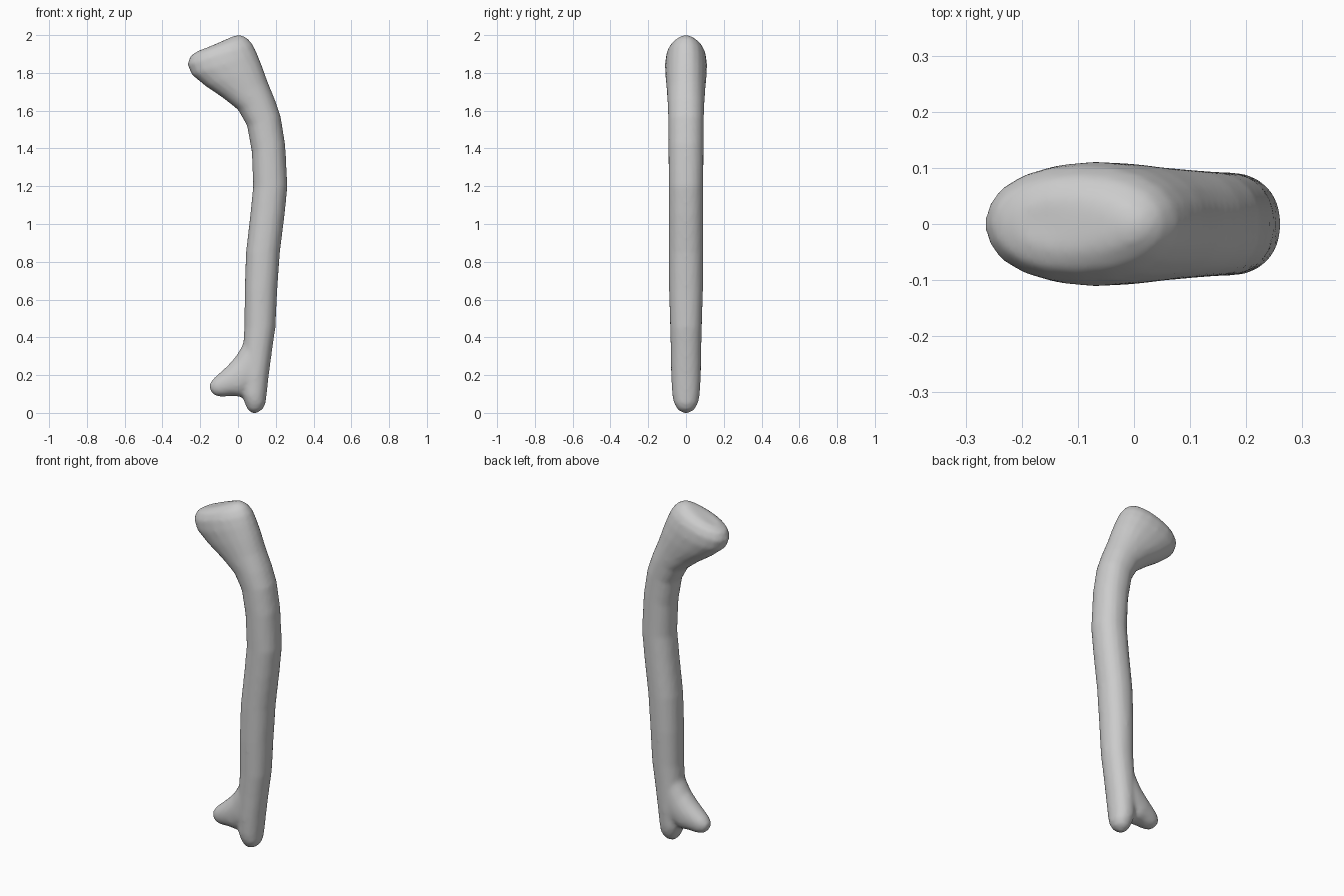
import bpy, bmesh, math

SIDES = 20


def loft(bm, rings):
    """Closed tube through oval rings: (x1, z1, x2, z2, half depth in y)."""
    loops = []
    for x1, z1, x2, z2, d in rings:
        loop = []
        for i in range(SIDES):
            a = 2 * math.pi * i / SIDES
            c, s = math.cos(a), math.sin(a)
            c = math.copysign(abs(c) ** 0.92, c)
            s = math.copysign(abs(s) ** 0.92, s)
            t = (1 + c) / 2
            loop.append(bm.verts.new((x1 + (x2 - x1) * t, d * s, z1 + (z2 - z1) * t)))
        loops.append(loop)
    for a, b in zip(loops, loops[1:]):
        for i in range(SIDES):
            j = (i + 1) % SIDES
            bm.faces.new((a[i], a[j], b[j], b[i]))
    bm.faces.new(loops[0][::-1])
    bm.faces.new(loops[-1])


bm = bmesh.new()

# Shaft with the lower toe and the slanted upper head
loft(bm, [
    (0.072, 0.0, 0.10, 0.0, 0.018),
    (0.05, 0.018, 0.13, 0.018, 0.045),
    (0.035, 0.055, 0.146, 0.05, 0.064),
    (0.022, 0.09, 0.152, 0.10, 0.073),
    (0.02, 0.20, 0.163, 0.20, 0.079),
    (0.025, 0.33, 0.182, 0.34, 0.081),
    (0.034, 0.45, 0.198, 0.45, 0.084),
    (0.035, 0.65, 0.208, 0.65, 0.09),
    (0.042, 0.85, 0.222, 0.85, 0.092),
    (0.065, 1.05, 0.247, 1.05, 0.092),
    (0.08, 1.20, 0.262, 1.20, 0.092),
    (0.073, 1.38, 0.25, 1.42, 0.093),
    (0.048, 1.52, 0.226, 1.57, 0.094),
    (0.0, 1.605, 0.195, 1.66, 0.097),
    (-0.08, 1.668, 0.156, 1.755, 0.102),
    (-0.172, 1.73, 0.126, 1.84, 0.109),
    (-0.245, 1.79, 0.10, 1.905, 0.111),
    (-0.268, 1.845, 0.077, 1.953, 0.104),
    (-0.252, 1.89, 0.05, 1.984, 0.084),
    (-0.212, 1.916, 0.015, 2.001, 0.05),
    (-0.17, 1.93, -0.015, 1.998, 0.022),
])

# Lower side spur
loft(bm, [
    (0.05, 0.46, 0.15, 0.38, 0.06),
    (0.025, 0.36, 0.13, 0.20, 0.075),
    (-0.01, 0.30, 0.08, 0.11, 0.075),
    (-0.055, 0.25, 0.015, 0.085, 0.07),
    (-0.095, 0.213, -0.03, 0.09, 0.062),
    (-0.13, 0.182, -0.085, 0.086, 0.051),
    (-0.15, 0.155, -0.118, 0.09, 0.036),
    (-0.152, 0.135, -0.138, 0.105, 0.016),
])
bmesh.ops.recalc_face_normals(bm, faces=bm.faces)

mesh = bpy.data.meshes.new("bone")
bm.to_mesh(mesh)
bm.free()
bone = bpy.data.objects.new("bone", mesh)
bpy.context.collection.objects.link(bone)

# Fuse both parts into one soft skin
fuse = bone.modifiers.new("fuse", 'REMESH')
fuse.mode = 'VOXEL'
fuse.voxel_size = 0.011
fuse.use_smooth_shade = True
soften = bone.modifiers.new("soften", 'SMOOTH')
soften.factor = 0.5
soften.iterations = 6
